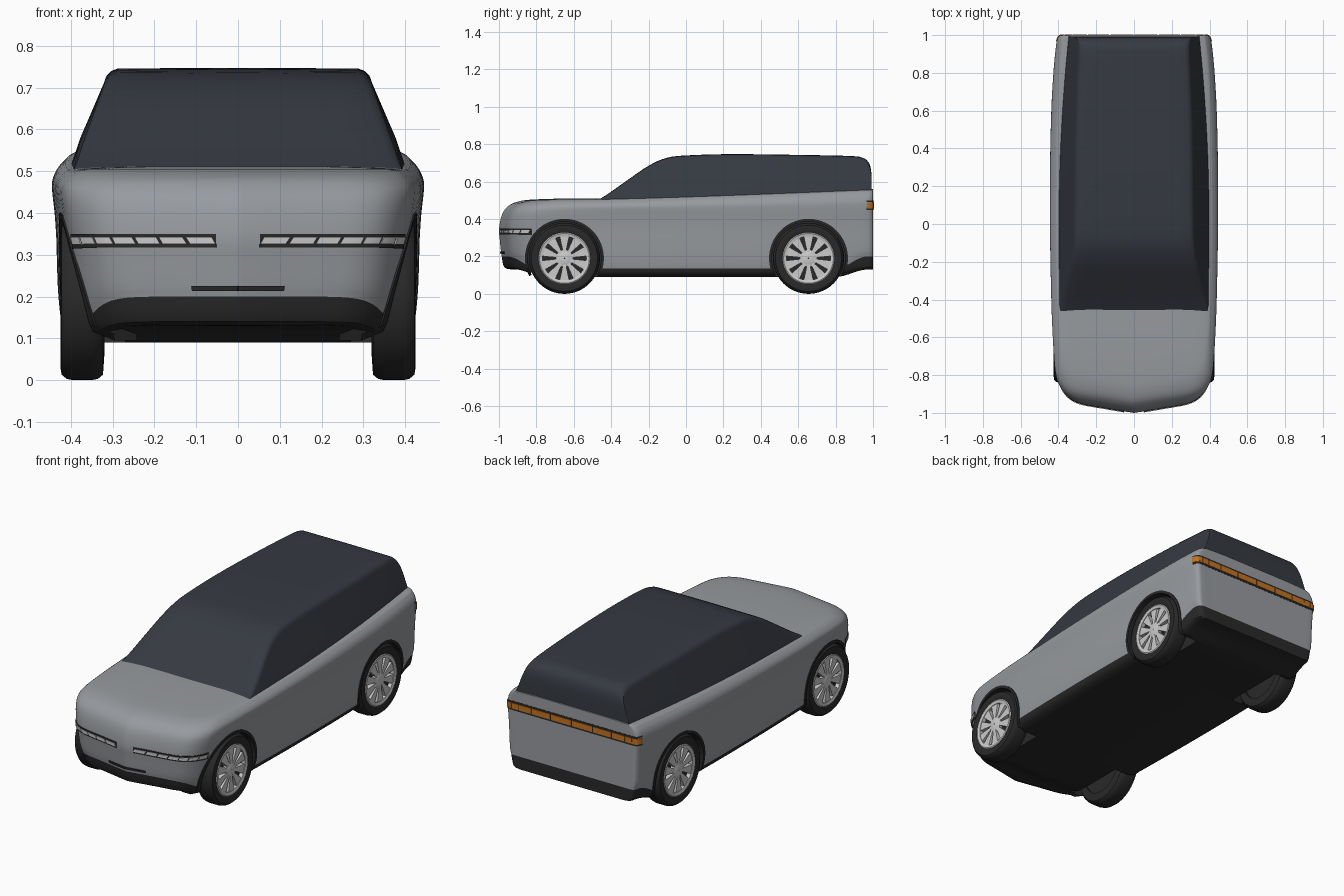
import bpy, bmesh, math
from mathutils import Vector

if "Cube" in bpy.data.objects:
    bpy.data.objects.remove(bpy.data.objects["Cube"])


def material(name, rgb):
    m = bpy.data.materials.new(name)
    m.diffuse_color = (*rgb, 1)
    m.use_nodes = True
    m.node_tree.nodes["Principled BSDF"].inputs["Base Color"].default_value = m.diffuse_color
    return m


PAINT = material("paint", (.31, .325, .345))
BLACK = material("black_trim", (.022, .022, .022))
GLASS = material("dark_glass", (.036, .041, .053))
WHITE = material("light_alloy", (.75, .75, .75))
AMBER = material("amber_lamp", (.55, .17, .015))


def make(name, verts, faces, mats, idx=None, cutter=None, angle=32):
    bm = bmesh.new()
    vs = [bm.verts.new(v) for v in verts]
    for k, f in enumerate(faces):
        f = list(dict.fromkeys(f))
        face = bm.faces.new([vs[i] for i in f])
        face.material_index = idx[k] if idx else 0
    bmesh.ops.recalc_face_normals(bm, faces=bm.faces)
    me = bpy.data.meshes.new(name)
    bm.to_mesh(me)
    bm.free()
    ob = bpy.data.objects.new(name, me)
    bpy.context.collection.objects.link(ob)
    for m in mats:
        me.materials.append(m)
    bpy.ops.object.select_all(action='DESELECT')
    ob.select_set(True)
    bpy.context.view_layer.objects.active = ob
    if cutter:
        mod = ob.modifiers.new("arches", 'BOOLEAN')
        mod.operation, mod.solver, mod.object = 'DIFFERENCE', 'EXACT', cutter
        bpy.ops.object.modifier_apply(modifier=mod.name)
    bpy.ops.object.shade_smooth_by_angle(angle=math.radians(angle))
    return ob


def spline(p, n):
    """Smooth curve through tuples of any length."""
    out = []
    for i in range(len(p) - 1):
        a, b, c, d = p[max(i - 1, 0)], p[i], p[i + 1], p[min(i + 2, len(p) - 1)]
        for k in range(n):
            t = k / n
            out.append(tuple(.5 * (2 * q + (r - o) * t + (2 * o - 5 * q + 4 * r - s) * t * t
                             + (3 * q - o - 3 * r + s) * t ** 3) for o, q, r, s in zip(a, b, c, d)))
    return out + [p[-1]]


def smooth(v, a, b):
    t = min(max((v - a) / (b - a), 0), 1)
    return t * t * (3 - 2 * t)


def lerp(a, b, t):
    return tuple(p + (q - p) * t for p, q in zip(a, b))


# Half plan outline (width fraction, y) from nose to tail
H = spline([(0, -1), (.15, -.99), (.35, -.975), (.52, -.963), (.68, -.948), (.8, -.92), (.89, -.87), (.94, -.8),
            (.965, -.65), (.985, -.4), (1, -.05), (1, .3), (.985, .6), (.96, .8), (.935, .92), (.92, .97),
            (.905, .988), (.885, .997), (.84, 1), (.7, 1), (.4, 1), (0, 1)], 4)
M = len(H) - 1
# Body layers: z, half width, nose length, nose width, belt tilt, end rise
LAYERS = spline([(.09, .37, .86, .95, 0, .04), (.105, .405, .95, .92, 0, .035), (.135, .42, .975, .93, 0, .065),
                 (.2, .428, .983, .95, 0, .03), (.28, .432, .993, .97, 0, .01), (.34, .434, 1, .985, 0, 0),
                 (.4, .438, .985, 1, 0, 0), (.44, .443, .96, 1, .2, 0), (.465, .444, .925, .99, .5, 0),
                 (.482, .435, .885, .98, .8, 0), (.495, .42, .82, .98, .95, 0), (.503, .405, .73, .97, 1, 0),
                 (.508, .36, .55, .97, 1, 0), (.511, .25, .3, 1, 1, 0)], 3)


def belt(y):
    return .05 * max(0, (y + .5) / 1.5) ** 1.2


def surf(t, z):
    """Point on the body skin at outline position t and layer height z."""
    k = max([i for i in range(len(LAYERS) - 1) if LAYERS[i][0] <= z + 1e-9], default=0)
    a, b = LAYERS[k], LAYERS[k + 1]
    z, w, f, g, tilt, rise = lerp(a, b, (z - a[0]) / (b[0] - a[0]))
    i = min(int(t), M - 1)
    x, y = lerp(H[i], H[i + 1], t - i)
    x *= w * (1 + (g - 1) * smooth(-y, .45, .9))
    z += tilt * belt(y) + rise * smooth(abs(y), .8, .97)
    return Vector((x, -.4 + (y + .4) * f if y < -.4 else y, z))


def find_t(test, start=0):
    return next(t / 8 for t in range(int(start * 8), M * 8 + 1) if test(t / 8))


def skin_x(y, z):
    z0 = max(z, .09)
    for _ in range(3):
        t = find_t(lambda t: surf(t, z0).y >= y, 8)
        z0 = min(max(z0 + z - surf(t, z0).z, .09), .5)
    return surf(t, z0).x


# Wheel arch cutter
AXLES = (-.65, .655)
R = .19
cv, cf = [], []
for s in (-1, 1):
    for ya in AXLES:
        b, n = len(cv), 64
        for x in (.27, .6):
            cv += [(s * x, ya + .202 * math.cos(2 * math.pi * i / n), R + .202 * math.sin(2 * math.pi * i / n))
                   for i in range(n)]
        cf += [(b + i, b + (i + 1) % n, b + n + (i + 1) % n, b + n + i) for i in range(n)]
        cf += [list(range(b, b + n)), list(range(b + n, b + 2 * n))]
cutter = make("arch_cutter", cv, cf, [PAINT, BLACK], [1] * len(cf))
cutter.hide_render = True
cutter.hide_viewport = False

# Body shell: stacked outline loops with a dark lower band
N = 2 * M
verts, faces, idx = [], [], []
for L in LAYERS:
    half = [surf(i, L[0]) for i in range(M + 1)]
    verts += half + [Vector((-p.x, p.y, p.z)) for p in half[-2:0:-1]]
for r in range(len(LAYERS) - 1):
    for i in range(N):
        j = (i + 1) % N
        faces.append((r * N + i, r * N + j, (r + 1) * N + j, (r + 1) * N + i))
        idx.append(1 if r < 6 else 0)
for r, m in ((0, 1), (len(LAYERS) - 1, 0)):
    for i in range(M):
        faces.append([r * N + k for k in (i, i + 1, (N - i - 1) % N, (N - i) % N)])
        idx.append(m)
make("body_shell", verts, faces, [PAINT, BLACK], idx, cutter)
cutter.hide_set(True)

# Glass cabin: cross-sections lofted along y
roof = spline([(-.49, .49), (-.42, .533), (-.32, .603), (-.2, .685), (-.1, .728), (.02, .741), (.25, .747),
               (.6, .743), (.88, .737), (.945, .727), (.975, .705), (.988, .67), (.992, .62), (.993, .54)], 4)
verts, faces = [], []
for y, top in roof:
    base = min(.495 + belt(y), top - .004)
    k = 1 - .1 * max(0, (y - .15) / .85) ** 2 - .03 * max(0, -y / .5)
    h = top - base
    c = min(.03, h * .4)

    def cx(z):
        return k * (.403 - .09 * ((z - .505) / .225))
    e = cx(top - c)
    half = [(0, top), (e - .1, top - .001), (e - .03, top - .05 * c), (e - .014, top - .25 * c),
            (e - .004, top - .6 * c), (e, top - c), (cx(base + h * .3) + .004 * min(1, h * 5), base + h * .3),
            (cx(base), base)]
    verts += [(x, y, z) for x, z in half[::-1]] + [(-x, y, z) for x, z in half[1:]]
n = 15
for r in range(len(roof) - 1):
    faces += [(r * n + i, r * n + (i + 1) % n, (r + 1) * n + (i + 1) % n, (r + 1) * n + i) for i in range(n)]
faces += [list(range(n)), list(range((len(roof) - 1) * n, len(roof) * n))]
make("glass_cabin", verts, faces, [GLASS])


def bands(name, spans, z0, z1, d, mat, slant=0):
    """Mirrored strips that follow the body skin."""
    vs, fs = [], []
    for s in (-1, 1):
        for a, b in spans:
            n, o = 14, len(vs)
            for i in range(n + 1):
                for z, sh in ((z0, -slant), (z1, slant)):
                    t = min(max(a + (b - a) * i / n + sh, 0), M)
                    p = surf(t, z)
                    q = surf(min(t + .2, M), z) - surf(max(t - .2, 0), z)
                    out = Vector((q.y, -q.x, 0)).normalized()
                    for off in (-.01, d):
                        v = p + out * off
                        vs.append((s * v.x, v.y, v.z))
            for i in range(n):
                k = o + 4 * i
                fs += [(k + u, k + w, k + w + 4, k + u + 4) for u, w in ((0, 1), (1, 3), (3, 2), (2, 0))]
            fs += [(o, o + 1, o + 3, o + 2), tuple(o + 4 * n + u for u in (0, 1, 3, 2))]
    make(name, vs, fs, [mat])


def split(a, b, n, gap):
    w = (b - a) / n
    return [(a + i * w + gap, a + (i + 1) * w - gap) for i in range(n)]


# Headlights, tail light and front lip
ta = find_t(lambda t: surf(t, .33).x >= .05)
tb = find_t(lambda t: surf(t, .33).y >= -.83, ta)
bands("headlight_frame", [(ta, tb)], .314, .35, .003, BLACK)
bands("headlight_bar", split(ta + .1, tb - .3, 7, .18), .324, .342, .006, WHITE, .22)
tr = find_t(lambda t: surf(t, .45).y >= .965, 30)
tc = find_t(lambda t: surf(t, .45).y >= .9985, 30)
bands("tail_light_frame", [(tr, tc), (tc, M)], .438, .47, .001, BLACK)
bands("tail_light_bar", [(tr + .3, tc)] + split(tc, M, 5, .06), .445, .464, .004, AMBER)
bands("front_lip", [(0, find_t(lambda t: surf(t, .19).x >= .11))], .16, .19, .005, BLACK)

# Arch trims hugging the body sides
vs, fs = [], []
for s in (-1, 1):
    for ya in AXLES:
        o, n = len(vs), 48
        for i in range(n + 1):
            a = math.radians(-27 + 234 * i / n)
            ring = []
            for r in (.196, .211):
                y, z = ya + r * math.cos(a), R + r * math.sin(a)
                x = skin_x(y, z)
                ring.append([(s * (x - .05), y, z), (s * (x + .004), y, z)])
            vs += [ring[0][0], ring[0][1], ring[1][1], ring[1][0]]
        for i in range(n):
            k = o + 4 * i
            fs += [(k + u, k + (u + 1) % 4, k + 4 + (u + 1) % 4, k + 4 + u) for u in range(4)]
        fs += [tuple(range(o, o + 4)), tuple(range(o + 4 * n, o + 4 * n + 4))]
make("arch_trim", vs, fs, [BLACK])


def lathe(name, profile, y, s, mat, n=56):
    vs = [(s * x, y + r * math.cos(2 * math.pi * i / n), R + r * math.sin(2 * math.pi * i / n))
          for r, x in profile for i in range(n)]
    p = len(profile)
    fs = [(k * n + i, k * n + (i + 1) % n, (k + 1) % p * n + (i + 1) % n, (k + 1) % p * n + i)
          for k in range(p) for i in range(n)]
    make(name, vs, fs, [mat])


# Wheels: tyre, backing disc, rim ring, hub and ten tapered spokes
for s in (-1, 1):
    for end, ya in zip(("front", "rear"), AXLES):
        lathe(end + "_tyre", [(.134, .40), (.138, .418), (.16, .425), (.177, .422), (.187, .41), (.19, .395),
                              (.19, .35), (.187, .335), (.177, .323), (.134, .32)], ya, s, BLACK)
        lathe(end + "_wheel_back", [(.002, .392), (.137, .392), (.137, .33), (.002, .33)], ya, s, BLACK)
        lathe(end + "_rim", [(.117, .395), (.117, .417), (.133, .421), (.139, .418), (.139, .395)], ya, s, WHITE)
        lathe(end + "_hub", [(.002, .416), (.03, .416), (.036, .413), (.046, .411), (.046, .39), (.002, .39)],
              ya, s, WHITE)
        vs, fs = [], []
        for i in range(10):
            a, o = 2 * math.pi * (i + .5) / 10, len(vs)
            for x in (.39, .414):
                for r, h in ((.03, -.007), (.121, -.026), (.121, .026), (.03, .007)):
                    vs.append((s * x, ya + r * math.cos(a) - h * math.sin(a), R + r * math.sin(a) + h * math.cos(a)))
            fs += [(o, o + 1, o + 2, o + 3), (o + 4, o + 5, o + 6, o + 7)]
            fs += [(o + u, o + (u + 1) % 4, o + 4 + (u + 1) % 4, o + 4 + u) for u in range(4)]
        make(end + "_spokes", vs, fs, [WHITE])
